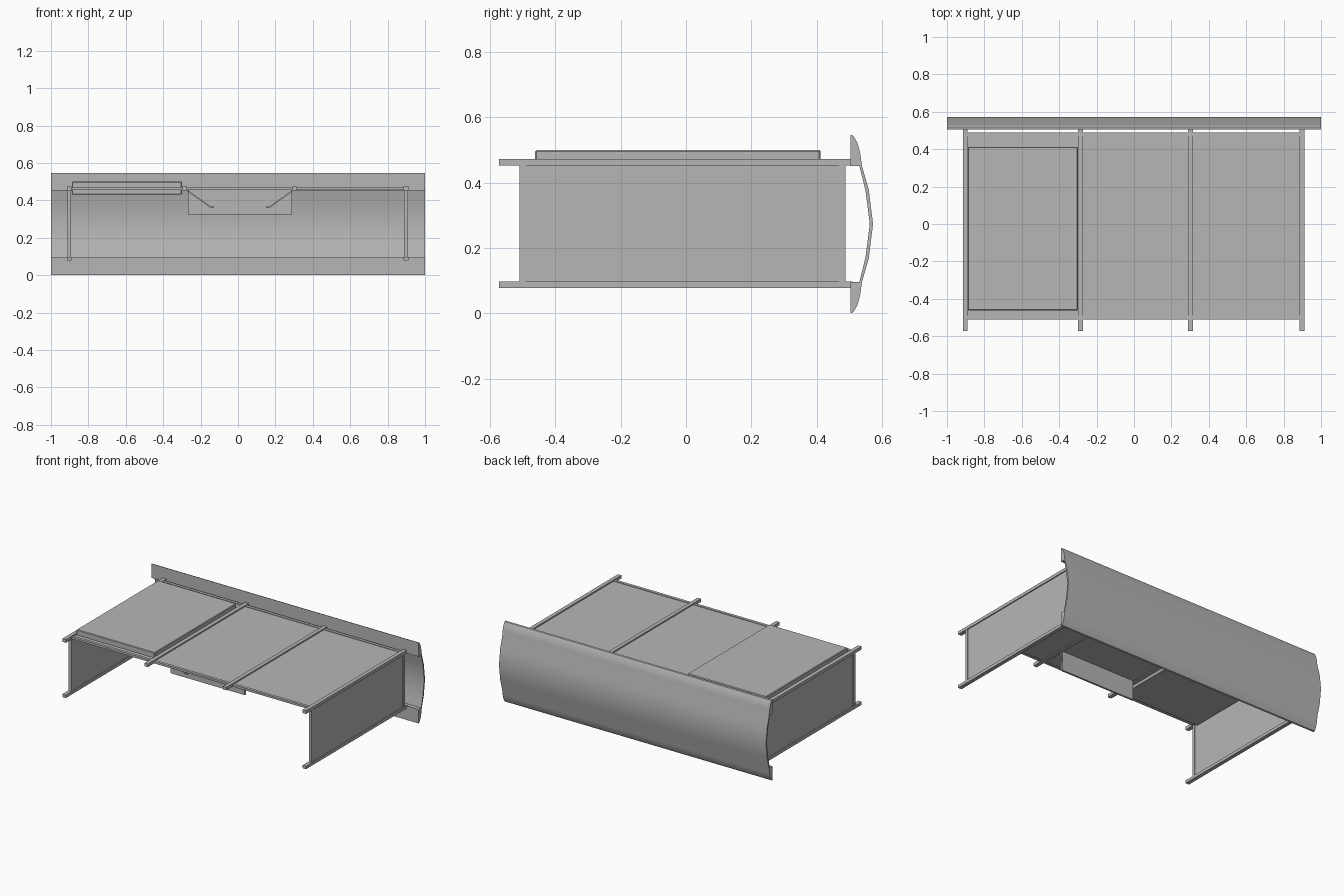
import bpy
import bmesh
import math

cube = bpy.data.objects.get("Cube")
if cube:
    bpy.data.objects.remove(cube, do_unlink=True)

grey = bpy.data.materials.new("plain grey")
grey.use_nodes = True
tone = (0.47, 0.47, 0.47, 1)
grey.diffuse_color = tone
grey.node_tree.nodes["Principled BSDF"].inputs["Base Color"].default_value = tone


def finish(name, bm):
    bmesh.ops.recalc_face_normals(bm, faces=bm.faces)
    mesh = bpy.data.meshes.new(name)
    bm.to_mesh(mesh)
    bm.free()
    mesh.materials.append(grey)
    obj = bpy.data.objects.new(name, mesh)
    bpy.context.scene.collection.objects.link(obj)
    return obj


def box(name, x, y, z, bevel=0):
    """Box given by its (min, max) along each axis."""
    bm = bmesh.new()
    bmesh.ops.create_cube(bm, size=1)
    for v in bm.verts:
        v.co = [a + (b - a) * (c + 0.5) for (a, b), c in zip((x, y, z), v.co)]
    obj = finish(name, bm)
    if bevel:
        mod = obj.modifiers.new("Bevel", "BEVEL")
        mod.width = bevel
        mod.segments = 1
    return obj


def extrude_profile(name, points, axis, start, end):
    """Closed profile swept along x (points are y, z) or y (points are x, z)."""
    bm = bmesh.new()
    verts = [bm.verts.new((start, a, b) if axis == "x" else (a, start, b)) for a, b in points]
    face = bm.faces.new(verts)
    out = bmesh.ops.extrude_face_region(bm, geom=[face])
    move = (end - start, 0, 0) if axis == "x" else (0, end - start, 0)
    bmesh.ops.translate(bm, verts=[g for g in out["geom"] if isinstance(g, bmesh.types.BMVert)], vec=move)
    return finish(name, bm)


front, back = -0.51, 0.488
rail_y = (-0.573, 0.51)
rail_x = [-0.902, -0.287, 0.302, 0.898]
top_z, low_z = (0.452, 0.473), (0.078, 0.098)
half = 0.013

# Long top rails
for i, x in enumerate(rail_x):
    box(f"top_rail_{i + 1}", (x - half, x + half), rail_y, top_z)

# Side frames with their infill panels
for side, x in (("right", rail_x[0]), ("left", rail_x[-1])):
    box(f"{side}_bottom_rail", (x - half, x + half), rail_y, low_z)
    box(f"{side}_front_post", (x - 0.01, x + 0.01), (front, front + 0.02), (low_z[1], top_z[0]))
    box(f"{side}_back_post", (x - 0.01, x + 0.01), (back - 0.02, back), (low_z[1], top_z[0]))
    box(f"{side}_side_panel", (x - 0.006, x + 0.006), (front + 0.02, back - 0.02), (low_z[1], top_z[0]))

# Top panels between the rails, with cross bars at front and back
for i, (a, b) in enumerate(zip(rail_x, rail_x[1:])):
    span = (a + half, b - half)
    box(f"top_panel_{i + 1}", span, (front + 0.02, back - 0.02), (0.457, 0.464))
    box(f"front_bar_{i + 1}", span, (front, front + 0.02), (0.454, 0.468))
    box(f"back_bar_{i + 1}", span, (back - 0.02, back), (0.454, 0.468))

# Raised pad set into the first bay
box("raised_pad", (-0.888, -0.3), (-0.462, 0.412), (0.43, 0.5), bevel=0.004)

# Hanging tray plate under the middle bay
box("tray_back_plate", (-0.268, 0.29), (-0.335, -0.329), (0.385, 0.457))
box("tray_lower_strip", (-0.268, 0.29), (-0.342, -0.329), (0.325, 0.385))
for side, sign in (("right", -1), ("left", 1)):
    arm = [(0.275, 0.452), (0.155, 0.366), (0.14, 0.366),
           (0.14, 0.36), (0.158, 0.36), (0.275, 0.442)]
    extrude_profile(f"tray_{side}_arm", [(0.011 + sign * a, z) for a, z in arm], "y", -0.362, -0.34)

# Curved back panel: thick lips joined by a thin bowed sheet, mirrored about mid height
mid = 0.2735
outer = [(0.573, 0), (0.56, 0.105), (0.539, 0.178), (0.534, 0.215), (0.526, 0.247), (0.513, 0.27)]
inner = [(0.504, 0.2735), (0.504, 0.178), (0.531, 0.178), (0.55, 0.102), (0.563, 0)]
upper = outer + inner
lower = upper[1:-1][::-1]
profile = [(y, mid + h) for y, h in upper] + [(y, mid - h) for y, h in lower]
panel = extrude_profile("curved_back_panel", profile, "x", -1, 1)

bpy.ops.object.select_all(action="DESELECT")
panel.select_set(True)
bpy.context.view_layer.objects.active = panel
bpy.ops.object.shade_smooth_by_angle(angle=math.radians(30))
